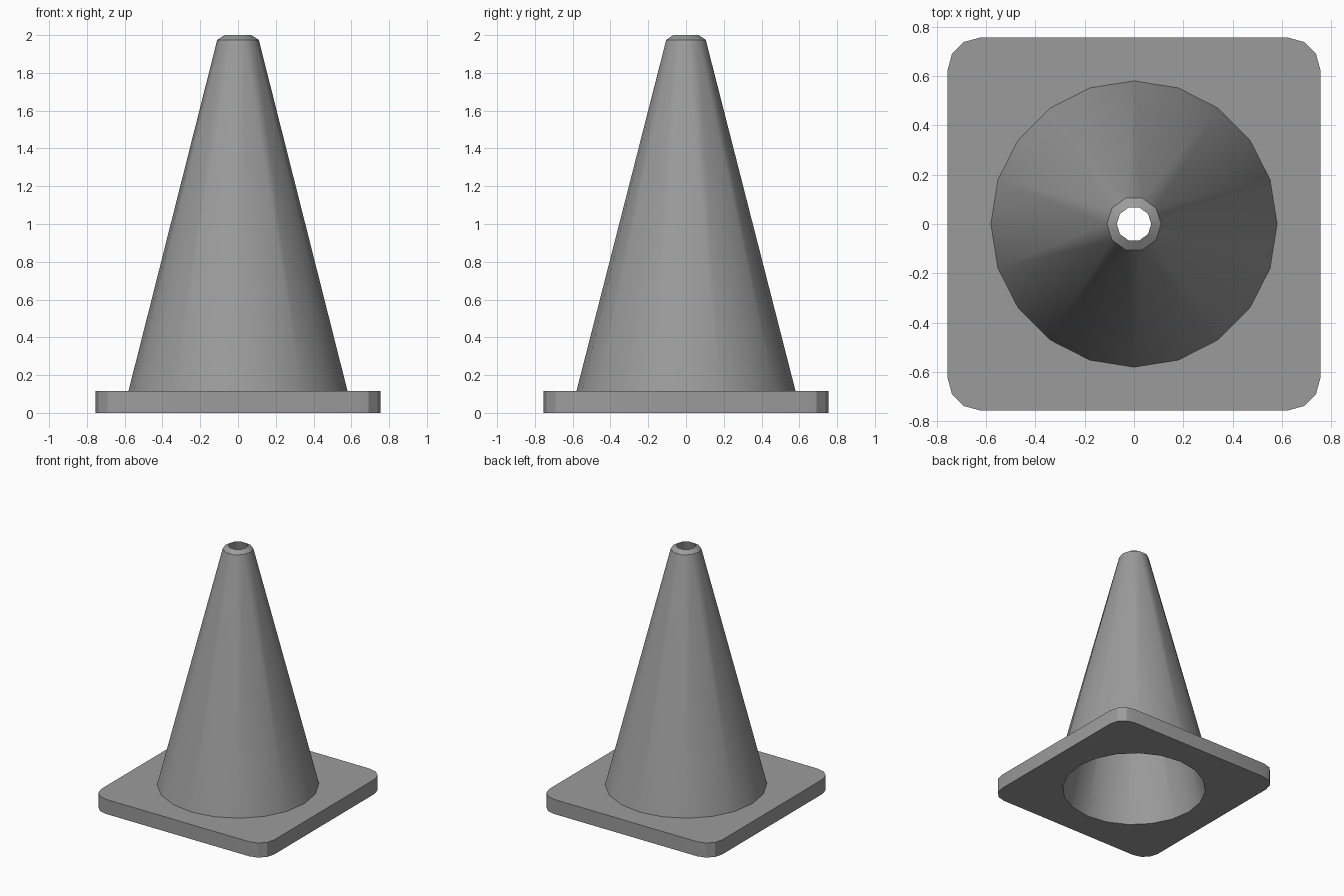
import bpy, bmesh
from math import sin, cos, pi

if "Cube" in bpy.data.objects:
    bpy.data.objects.remove(bpy.data.objects["Cube"])

bm = bmesh.new()


def ring(radius, z, sides):
    return [bm.verts.new((radius * cos(2 * pi * i / sides),
                          radius * sin(2 * pi * i / sides), z)) for i in range(sides)]


def rounded_square(half, corner, z, steps=3):
    verts = []
    for q, (sx, sy) in enumerate([(1, 1), (-1, 1), (-1, -1), (1, -1)]):
        for s in range(steps + 1):
            a = (q + s / steps) * pi / 2
            verts.append(bm.verts.new((sx * (half - corner) + corner * cos(a),
                                       sy * (half - corner) + corner * sin(a), z)))
    return verts


def join(a, b):
    """Quads between two loops of equal length."""
    n = len(a)
    for i in range(n):
        j = (i + 1) % n
        bm.faces.new((a[i], a[j], b[j], b[i]))


def taper(wide, narrow):
    """Join a loop to one with half as many sides."""
    n, m = len(wide), len(narrow)
    for i in range(m):
        w0, w1, w2 = wide[2 * i], wide[2 * i + 1], wide[(2 * i + 2) % n]
        t0, t1 = narrow[i], narrow[(i + 1) % m]
        bm.faces.new((w0, w1, t0))
        bm.faces.new((w1, t1, t0))
        bm.faces.new((w1, w2, t1))


def fill_between(outer, hole):
    """Flat face between an outline and a round hole."""
    edges = []
    for loop in (outer, hole):
        for i, v in enumerate(loop):
            w = loop[(i + 1) % len(loop)]
            edges.append(bm.edges.get((v, w)) or bm.edges.new((v, w)))
    bmesh.ops.triangle_fill(bm, edges=edges, use_beauty=True)


# Hollow cone: outer wall, bevelled ten-sided rim, inner wall
foot = ring(0.58, 0.115, 20)
shoulder = ring(0.11, 1.975, 10)
lip = ring(0.07, 2.0, 10)
opening = ring(0.53, 0.0, 20)
taper(foot, shoulder)
join(shoulder, lip)
taper(opening, lip)

# Square base plate with rounded corners
low = rounded_square(0.755, 0.13, 0.0)
high = rounded_square(0.755, 0.13, 0.115)
join(low, high)
fill_between(high, foot)
fill_between(low, opening)

bmesh.ops.recalc_face_normals(bm, faces=bm.faces[:])
mesh = bpy.data.meshes.new("traffic_cone")
bm.to_mesh(mesh)
bm.free()
cone = bpy.data.objects.new("traffic_cone", mesh)
bpy.context.collection.objects.link(cone)

# Dark grey rubber
rubber = bpy.data.materials.new("dark_rubber")
rubber.diffuse_color = (0.33, 0.33, 0.33, 1)
rubber.use_nodes = True
rubber.node_tree.nodes["Principled BSDF"].inputs["Base Color"].default_value = rubber.diffuse_color
mesh.materials.append(rubber)

# Smooth cone wall, crisp plate and rim
bpy.context.view_layer.objects.active = cone
cone.select_set(True)
bpy.ops.object.shade_smooth_by_angle(angle=25 * pi / 180)
